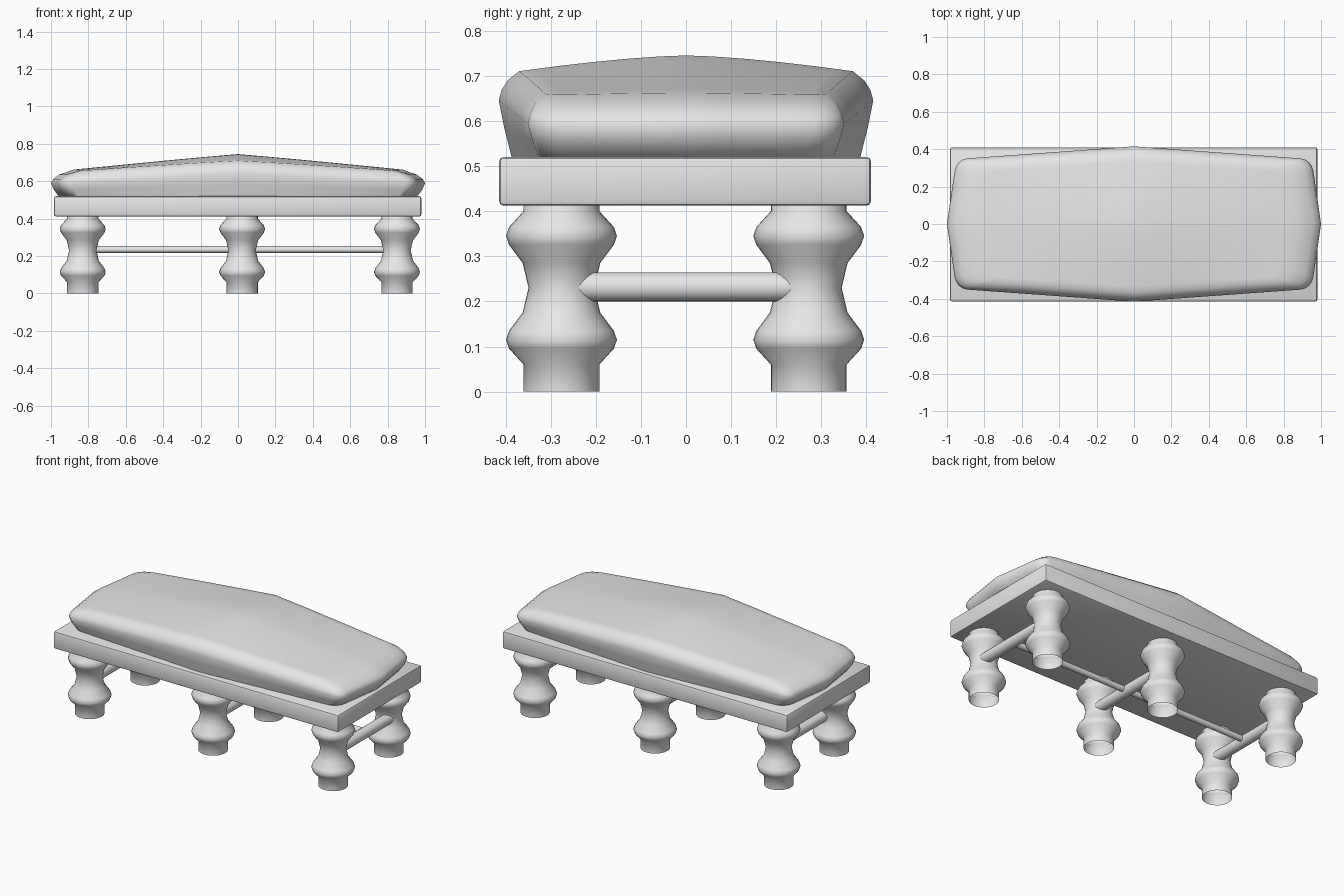
import bpy
import bmesh
from math import cos, sin, pi, radians

cube = bpy.data.objects.get("Cube")
if cube:
    bpy.data.objects.remove(cube, do_unlink=True)

grey = bpy.data.materials.new("plain_grey")
grey.use_nodes = True
grey.diffuse_color = (0.8, 0.8, 0.8, 1)
grey.node_tree.nodes["Principled BSDF"].inputs["Base Color"].default_value = (0.8, 0.8, 0.8, 1)


def finish(bm, name, location=(0, 0, 0), angle=60):
    """Turn a bmesh into a smooth-shaded object."""
    bmesh.ops.recalc_face_normals(bm, faces=bm.faces)
    mesh = bpy.data.meshes.new(name)
    bm.to_mesh(mesh)
    bm.free()
    mesh.materials.append(grey)
    obj = bpy.data.objects.new(name, mesh)
    obj.location = location
    bpy.context.collection.objects.link(obj)
    bpy.ops.object.select_all(action='DESELECT')
    obj.select_set(True)
    bpy.context.view_layer.objects.active = obj
    bpy.ops.object.shade_smooth_by_angle(angle=radians(angle))
    return obj


def loft(bm, rings):
    """Skin closed rings of points and return their vertices."""
    loops = [[bm.verts.new(p) for p in ring] for ring in rings]
    for low, high in zip(loops, loops[1:]):
        for i in range(len(low)):
            j = (i + 1) % len(low)
            bm.faces.new((low[i], low[j], high[j], high[i]))
    return loops


def turned_leg(name, x, y):
    half = [(0.084, 0), (0.084, 0.06), (0.116, 0.095), (0.123, 0.115),
            (0.116, 0.135), (0.086, 0.175)]
    # The upper bulge mirrors the lower one about the neck
    profile = half + [(0.073, 0.23)] + [(r, 0.46 - z) for r, z in reversed(half[1:])]
    profile.append((0.084, 0.43))
    bm = bmesh.new()
    n = 32
    loft(bm, [[(r * cos(2 * pi * i / n), r * sin(2 * pi * i / n), z) for i in range(n)]
              for r, z in profile])
    finish(bm, name, (x, y, 0))


def rod(name, location, radius, length, axis):
    bm = bmesh.new()
    bmesh.ops.create_cone(bm, cap_ends=True, segments=20, radius1=radius,
                          radius2=radius, depth=length)
    obj = finish(bm, name, location)
    if axis == 'X':
        obj.rotation_euler.y = pi / 2
    else:
        obj.rotation_euler.x = pi / 2


# Legs and cross rails
for place, x in (("right", -0.83), ("middle", 0.022), ("left", 0.85)):
    turned_leg(place + "_front_leg", x, -0.276)
    turned_leg(place + "_back_leg", x, 0.272)
    rod(place + "_cross_rail", (x + 0.03, 0, 0.232), 0.0325, 0.52, 'Y')

# Long rail joining the cross rails
rod("long_rail", (0.04, 0, 0.235), 0.018, 1.69, 'X')

# Seat board
bm = bmesh.new()
bmesh.ops.create_cube(bm, size=1)
bmesh.ops.scale(bm, vec=(1.964, 0.824, 0.108), verts=bm.verts)
bmesh.ops.bevel(bm, geom=bm.edges[:], offset=0.01, segments=2, affect='EDGES', profile=0.5)
finish(bm, "seat_board", (-0.002, -0.002, 0.466), 30)


# Cushion: a bowed, rounded rectangle lofted upward and closed with a crowned top
def outline():
    ru, rv, steps = 0.06, 0.18, 8
    pts = []
    for k, (cu, cv) in enumerate(((1, 1), (-1, 1), (-1, -1), (1, -1))):
        for s in range(5):
            a = (k + s / 4) * pi / 2
            pts.append((cu * (1 - ru) + ru * cos(a), cv * (1 - rv) + rv * sin(a)))
        u0, v0 = pts[-1]
        u1, v1 = (-u0, v0) if k % 2 == 0 else (u0, -v0)
        for s in range(1, steps):
            t = s / steps
            pts.append((u0 + (u1 - u0) * t, v0 + (v1 - v0) * t))
    return pts


def plan(u, v, dx, dy):
    return (1 - dx) * u * (1 - 0.05 * abs(v)), (0.415 - dy) * v * (1 - 0.165 * abs(u))


def ring(dx, dy, z_end, z_mid):
    return [(*plan(u, v, dx, dy), z_end + (z_mid - z_end) * (1 - abs(u)))
            for u, v in outline()]


def crown_ring(scale):
    pts = []
    for u, v in outline():
        u, v = u * scale, v * scale
        edge = 0.657 + 0.053 * (1 - abs(u) ** 1.1)
        rise = 0.035 * (1 - abs(v) ** 1.5) * (1 - 0.85 * abs(u))
        pts.append((*plan(u, v, 0.12, 0.045), edge + rise))
    return pts


bm = bmesh.new()
sides = [ring(0.045, 0.03, 0.515, 0.515), ring(0.015, 0.012, 0.555, 0.585),
         ring(0, 0, 0.59, 0.645), ring(0.012, 0.006, 0.612, 0.668),
         ring(0.045, 0.02, 0.636, 0.69)]
loops = loft(bm, sides + [crown_ring(s) for s in (1, 0.9, 0.75, 0.55, 0.35, 0.15)])
bm.faces.new(loops[0])
peak = bm.verts.new((0, 0, 0.745))
last = loops[-1]
for i in range(len(last)):
    bm.faces.new((last[i], last[(i + 1) % len(last)], peak))
finish(bm, "seat_cushion", angle=60)
